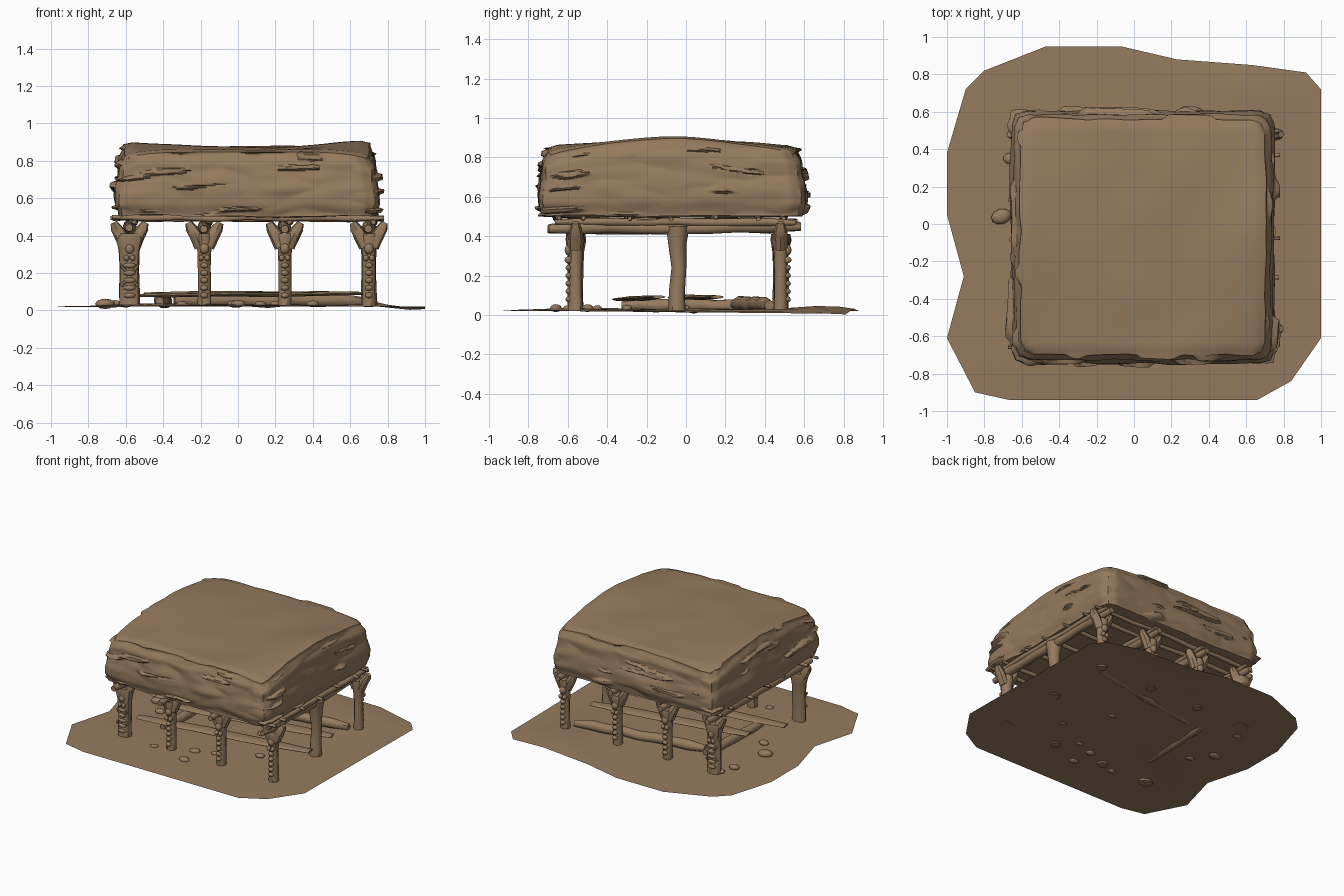
import bpy, bmesh, math, random
from mathutils import Vector, Matrix, noise

random.seed(4)
if "Cube" in bpy.data.objects:
    bpy.data.objects.remove(bpy.data.objects["Cube"])

clay = bpy.data.materials.new("brown_clay")
clay.use_nodes = True
clay.diffuse_color = (0.305, 0.197, 0.113, 1)
clay.node_tree.nodes["Principled BSDF"].inputs["Base Color"].default_value = clay.diffuse_color


def finish(name, bm, angle=40):
    bmesh.ops.recalc_face_normals(bm, faces=bm.faces)
    mesh = bpy.data.meshes.new(name)
    bm.to_mesh(mesh)
    bm.free()
    mesh.materials.append(clay)
    ob = bpy.data.objects.new(name, mesh)
    bpy.context.collection.objects.link(ob)
    bpy.ops.object.select_all(action='DESELECT')
    ob.select_set(True)
    bpy.context.view_layer.objects.active = ob
    bpy.ops.object.shade_smooth_by_angle(angle=math.radians(angle))


def tube(bm, path, radii, sides=10, squash=1.0, rough=0.06):
    """Closed tube with a radius at each path point."""
    pts = [Vector(p) for p in path]
    axis = (pts[-1] - pts[0]).normalized()
    ref = Vector((0, 1, 0)) if abs(axis.z) > 0.5 else Vector((0, 0, 1))
    side = axis.cross(ref).normalized()
    up = side.cross(axis)
    rings = []
    for p, r in zip(pts, radii):
        ring = []
        for i in range(sides):
            a = math.tau * i / sides
            k = r * (1 + random.uniform(-rough, rough))
            ring.append(bm.verts.new(p + side * k * math.cos(a) + up * k * squash * math.sin(a)))
        rings.append(ring)
    for lo, hi in zip(rings, rings[1:]):
        for i in range(sides):
            j = (i + 1) % sides
            bm.faces.new((lo[i], lo[j], hi[j], hi[i]))
    bm.faces.new(rings[0])
    bm.faces.new(rings[-1])


def lump(bm, loc, size, turn=0.0):
    m = Matrix.Translation(loc) @ Matrix.Rotation(turn, 4, 'Z') @ Matrix.Diagonal((*size, 1))
    bmesh.ops.create_icosphere(bm, subdivisions=2, radius=1, matrix=m)


def pole(bm, a, b, r, squash=1.0, steps=8, bend=0.006):
    """Slightly crooked log between two points with worn ends."""
    a, b = Vector(a), Vector(b)
    path, radii = [], []
    for i in range(steps + 1):
        wob = Vector([random.uniform(-bend, bend) for _ in range(3)])
        path.append(a.lerp(b, i / steps) + wob)
        radii.append(r * (0.65 if i in (0, steps) else random.uniform(0.92, 1.08)))
    tube(bm, path, radii, squash=squash, rough=0.03)


def mound(x, y, cx, cy, width):
    return math.exp(-((x - cx) ** 2 + (y - cy) ** 2) / width ** 2)


def smooth(a, b, t):
    t = min(1, max(0, (t - a) / (b - a)))
    return t * t * (3 - 2 * t)


# Ground sheet
outline = [(-1, .05), (-1, .38), (-.9, .72), (-.8, .82), (-.47, .95), (-.07, .95),
           (.23, .88), (.63, .85), (.92, .81), (1, .72), (1, -.61), (.84, -.84),
           (.66, -.94), (-.67, -.94), (-.85, -.9), (-1, -.61), (-.91, -.28)]
n = len(outline)
bm = bmesh.new()
rings = []
for s in (1, .9, .8, .65, .5, .3, .12):
    ring = []
    for x, y in outline:
        x, y = x * s, y * s
        z = .02 + .012 * (1 - s) + .008 * noise.noise(Vector((x * 3, y * 3, 0))) * (s < 1)
        z += .032 * mound(x, y, .66, .68, .18) + .015 * mound(x, y, -.5, -.55, .25)
        z -= .02 * mound(x, y, .95, .8, .15)
        ring.append(bm.verts.new((x, y, z)))
    rings.append(ring)
for lo, hi in zip(rings, rings[1:]):
    for i in range(n):
        bm.faces.new((lo[i], lo[(i + 1) % n], hi[(i + 1) % n], hi[i]))
bm.faces.new(rings[-1])
finish("ground", bm, 60)

# Thick layered roof
bm = bmesh.new()
bmesh.ops.create_cube(bm, size=2)
bmesh.ops.subdivide_edges(bm, edges=bm.edges, cuts=60, use_grid_fill=True)
for vert in bm.verts:
    u, v, w = vert.co
    h = (w + 1) / 2
    rim = max(abs(u), abs(v))
    # nearly upright sides, widest low down, tucked in above the upper layer
    grow = 1 - .025 * (1 - smooth(0, .2, h)) - .03 * smooth(.35, .75, h) - .04 * smooth(.8, 1, h)
    # rounded vertical corners
    corner = max(0, abs(u) + abs(v) - 1.9) / .1
    x = .048 + .698 * u * grow - math.copysign(.02 * corner, u)
    y = -.07 + .672 * v * grow - math.copysign(.02 * corner, v)
    # sagging top with a ridge across the middle, lower at the corners
    top = .862 + .03 * (1 - abs(v) ** 1.5) * (.5 + u * u * .9) - .035 * abs(u * v) ** 3
    top += .012 * noise.noise(Vector((u * 1.8, v * 1.8, 4))) - .012 * smooth(.94, 1, rim)
    z = .503 + (top - .503) * h + .015 * noise.noise(Vector((u * 2, v * 2, 9))) * (1 - h)
    if rim > .999:
        # broad bulges, a few long horizontal gouges
        bulge = noise.noise(Vector((u * 2, v * 2, w * 1.3)))
        fine = noise.noise(Vector((u * 4, v * 4, w * 3 + 7)))
        crack = noise.noise(Vector((u * 2.4, v * 2.4, w * 4.5 + 20)))
        push = .02 * bulge + .006 * fine - .03 * smooth(.36, .5, crack)
        if abs(u) > .999:
            x += math.copysign(push, u)
        if abs(v) > .999:
            y += math.copysign(push, v)
    vert.co = (x, y, z)
finish("roof", bm, 40)

# Carved forked posts, front and back rows
columns = (-.58, -.18, .25, .70)
for row, y, out in (("front", -.56, -1), ("back", .48, 1)):
    for i, x in enumerate(columns):
        bm = bmesh.new()
        w = .056 if i == 0 else .036
        tube(bm, [(x, y, .02), (x, y, .1), (x, y, .22), (x, y, .32), (x, y, .38), (x, y, .41)],
             [w, w * .95, w * .92, w, w * 1.3, w * 1.2], 10, .043 / w if i == 0 else 1)
        for s in (-1, 1):
            tube(bm, [(x + s * .02, y, .34), (x + s * .045, y, .40), (x + s * .07, y, .44),
                      (x + s * .085, y, .47)], [.034, .036, .03, .018], 8)
        face = y + out * .034
        # carved figure: head, chest and stacked knobs
        lump(bm, (x, face, .33), (.026, .022, .03))
        for s in (-1, 1):
            lump(bm, (x + s * .016, face, .28), (.015, .022, .018))
        for k in range(5):
            lump(bm, (x, face, .08 + k * .04), (w * .6, .018, .016))
        if i == 0:
            for s in (-1, 1):
                tube(bm, [(x - s * .045, face, .13), (x + s * .045, face, .24)], [.009, .009], 6)
        finish(f"{row}_post_{i + 1}", bm)

# Plain trunk halfway along the left side
bm = bmesh.new()
tube(bm, [(.70, -.045, .02), (.70, -.045, .12), (.70, -.035, .24), (.70, -.045, .36), (.70, -.04, .45)],
     [.045, .04, .038, .045, .06], 12)
finish("left_middle_post", bm)

# Main beams resting in the forks
bm = bmesh.new()
for x in columns:
    pole(bm, (x, -.70, .44), (x, .58, .45), .032)
    pole(bm, (x + .02, -.66, .472), (x + .02, .56, .472), .02)
finish("main_beams", bm)

# Cross poles under the roof
bm = bmesh.new()
for y in (-.66, -.52, -.28, -.08, .13, .36, .5):
    pole(bm, (-.65 - random.uniform(0, .03), y, .494), (.78, y + random.uniform(-.02, .02), .492), .016)
finish("cross_poles", bm)

# Logs and planks for sitting
bm = bmesh.new()
pole(bm, (-.34, .25, .055), (.66, .42, .055), .038)
pole(bm, (-.42, -.32, .05), (-.38, .3, .05), .034)
finish("seat_logs", bm)
bm = bmesh.new()
pole(bm, (-.62, -.34, .08), (.72, -.14, .09), .055, .22, 5, .002)
pole(bm, (-.5, -.06, .09), (.7, .16, .09), .055, .22, 5, .002)
finish("seat_planks", bm)

# Loose stones
bm = bmesh.new()
for x, y, r in ((-.02, -.5, .04), (.12, -.45, .03), (-.3, -.6, .03), (-.71, .04, .055), (-.66, .35, .04),
                (-.62, .46, .035), (-.6, -.1, .04), (0, -.66, .04), (.4, -.3, .035), (.2, 0, .03)):
    lump(bm, (x, y, .035), (r, r * .75, r * .5), random.uniform(-.4, .4))
finish("stones", bm, 60)
